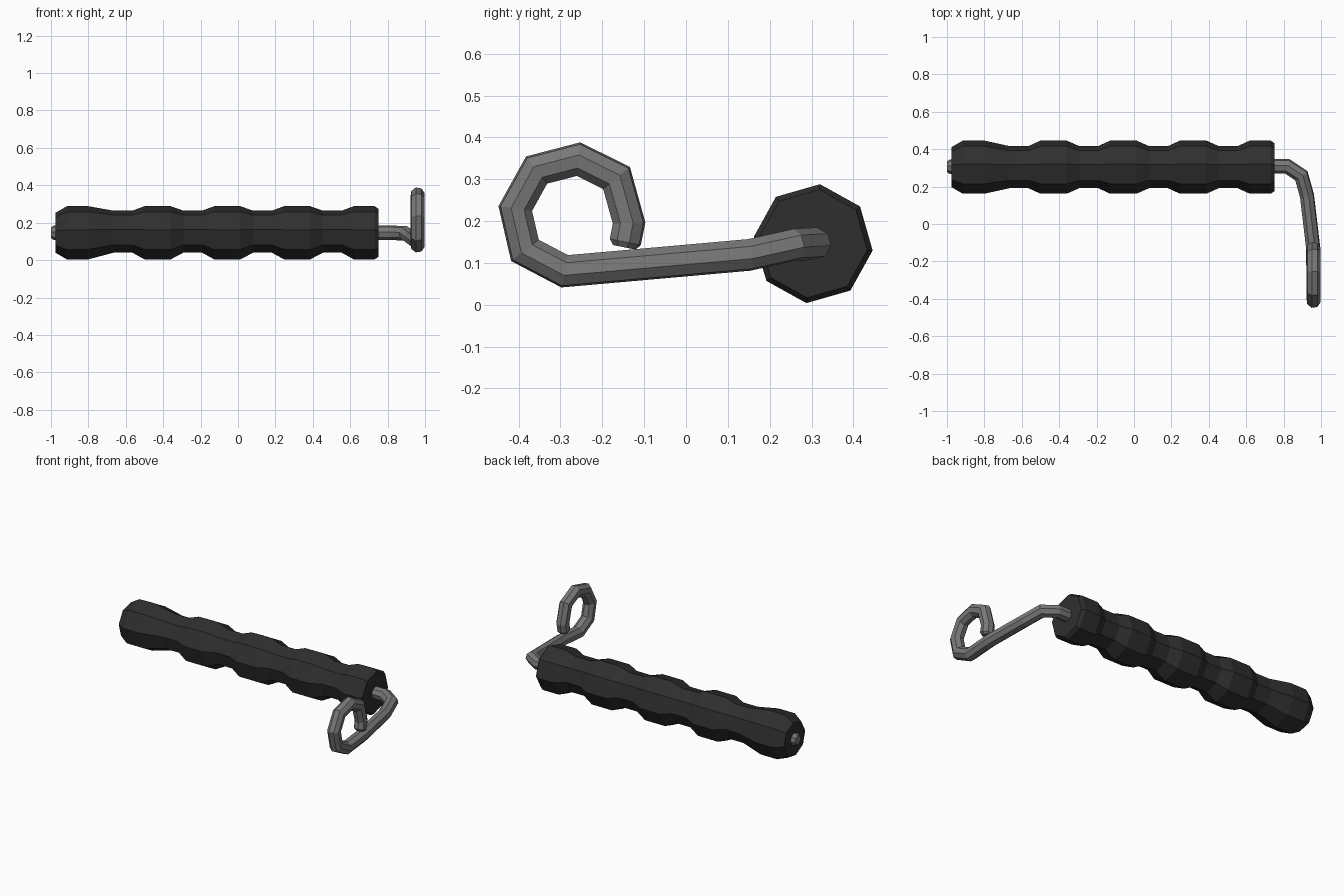
import bpy, bmesh, math
from mathutils import Vector

if "Cube" in bpy.data.objects:
    bpy.data.objects.remove(bpy.data.objects["Cube"])

SIDES = 8
TWIST = math.radians(-6.5)


def material(name, value):
    m = bpy.data.materials.new(name)
    m.diffuse_color = (value, value, value, 1)
    m.use_nodes = True
    m.node_tree.nodes["Principled BSDF"].inputs["Base Color"].default_value = m.diffuse_color
    return m


def ring(centre, r):
    """Octagon across the x axis."""
    return [Vector(centre) + Vector((0, r * math.cos(a), r * math.sin(a)))
            for a in (TWIST + 2 * math.pi * k / SIDES for k in range(SIDES))]


def skin(name, rings, mat):
    """Join successive rings into a closed, flat-shaded tube."""
    bm = bmesh.new()
    loops = [[bm.verts.new(p) for p in r] for r in rings]
    for a, b in zip(loops, loops[1:]):
        for k in range(SIDES):
            n = (k + 1) % SIDES
            bm.faces.new((a[k], a[n], b[n], b[k]))
    bm.faces.new(loops[0])
    bm.faces.new(loops[-1])
    bmesh.ops.recalc_face_normals(bm, faces=bm.faces)
    me = bpy.data.meshes.new(name)
    bm.to_mesh(me)
    bm.free()
    me.materials.append(mat)
    ob = bpy.data.objects.new(name, me)
    bpy.context.collection.objects.link(ob)
    return ob


rubber = material("dark rubber", 0.028)
steel = material("grey steel", 0.19)

# Grip: repeating finger swells with chamfered ends
BIG, WAIST = 0.143, 0.113
profile = [(-0.975, 0.108), (-0.915, BIG), (-0.80, BIG)]
for i in range(4):
    x = -0.665 + 0.373 * i
    profile += [(x, WAIST), (x + 0.10, WAIST), (x + 0.165, BIG)]
    profile.append((x + 0.305, BIG) if i < 3 else (0.73, BIG))
profile.append((0.75, 0.13))
skin("grip", [ring((x, 0.304, 0.146 + (0.006 if r == WAIST else 0)), r)
              for x, r in profile], rubber)

# Rod: runs through the grip, turns forward, then curls into a hook
path = [(-0.985, 0.306, 0.146), (0.82, 0.308, 0.146), (0.895, 0.258, 0.143),
        (0.925, 0.15, 0.119), (0.957, -0.12, 0.095)]
path += [(0.96, y, z) for y, z in (
    (-0.29, 0.08), (-0.385, 0.13), (-0.408, 0.23), (-0.357, 0.322),
    (-0.257, 0.348), (-0.166, 0.303), (-0.136, 0.195), (-0.145, 0.150))]
path = [Vector(p) for p in path]
R = 0.039
rings = [ring(path[0], R)]
for i in range(1, len(path)):
    d = (path[i] - path[i - 1]).normalized()
    nxt = (path[i + 1] - path[i]).normalized() if i + 1 < len(path) else d
    n = (d + nxt).normalized()          # mitre plane at each bend
    rings.append([p + d * ((path[i] - p).dot(n) / d.dot(n)) for p in rings[-1]])


def tip(r, centre, step):
    """Smaller ring pushed outward for a chamfered rod end."""
    return [centre + (p - centre) * 0.72 + step for p in r]


rings.insert(0, tip(rings[0], path[0], Vector((-0.015, 0, 0))))
rings.append(tip(rings[-1], path[-1],
                 (path[-1] - path[-2]).normalized() * 0.013))
skin("hook_rod", rings, steel)
